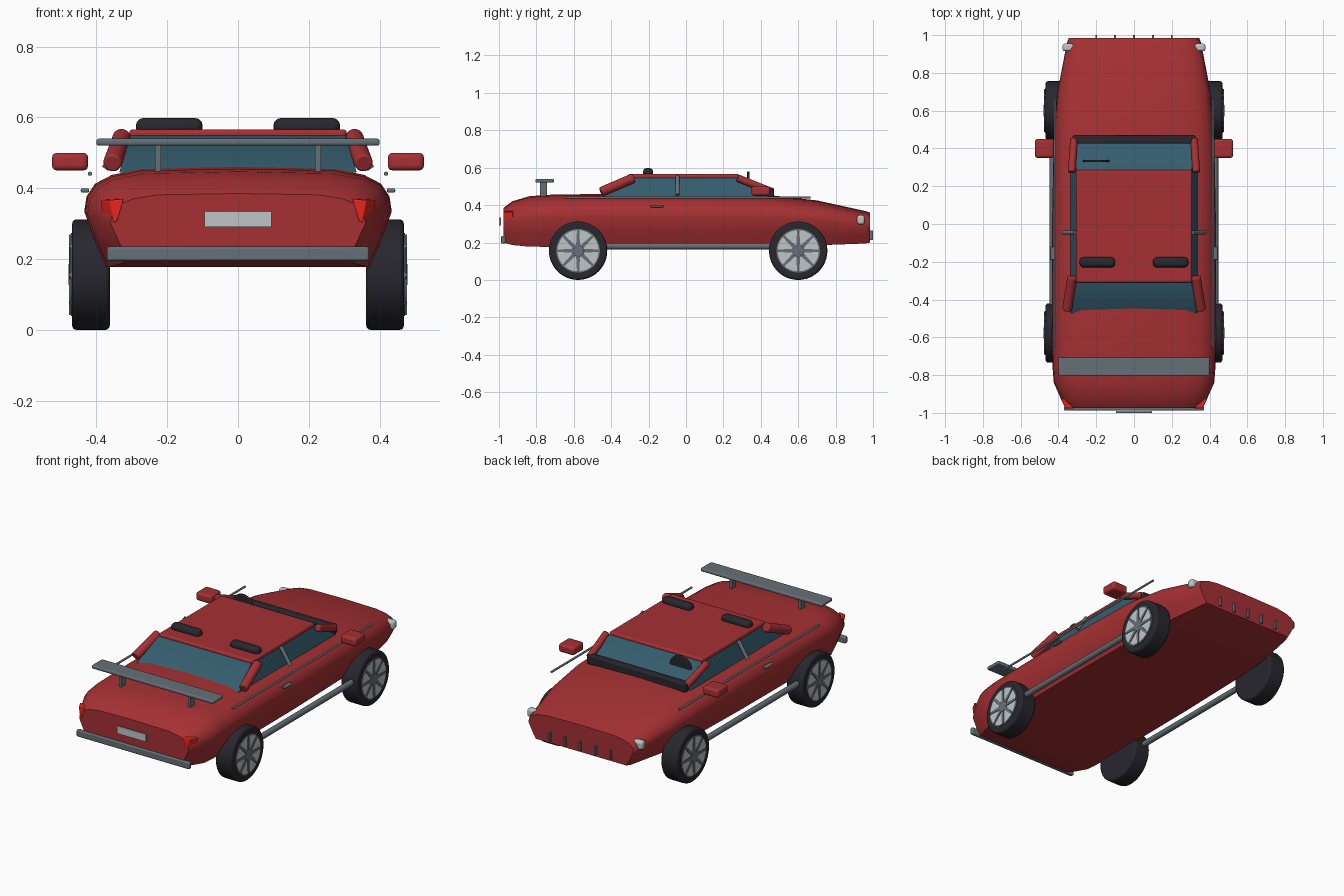
import bpy, bmesh, math
from mathutils import Vector, Matrix

if "Cube" in bpy.data.objects:
    bpy.data.objects.remove(bpy.data.objects["Cube"])


def material(name, rgb):
    m = bpy.data.materials.new(name)
    m.use_nodes = True
    m.diffuse_color = (*rgb, 1)
    m.node_tree.nodes["Principled BSDF"].inputs["Base Color"].default_value = (*rgb, 1)
    return m


RED = material("red paint", (0.38, 0.03, 0.033))
GLASS = material("tinted glass", (0.035, 0.11, 0.155))
GREY = material("grey trim", (0.13, 0.16, 0.18))
BLACK = material("black rubber", (0.02, 0.02, 0.027))
SILVER = material("silver", (0.52, 0.56, 0.58))
LAMP = material("lamp red", (0.78, 0.02, 0.013))


def finish(name, bm, mat, bevel=0, segments=3):
    bmesh.ops.recalc_face_normals(bm, faces=bm.faces)
    mesh = bpy.data.meshes.new(name)
    bm.to_mesh(mesh)
    bm.free()
    mesh.materials.append(mat)
    ob = bpy.data.objects.new(name, mesh)
    bpy.context.collection.objects.link(ob)
    if bevel:
        mod = ob.modifiers.new("Bevel", "BEVEL")
        mod.width, mod.segments = bevel, segments
    bpy.ops.object.select_all(action="DESELECT")
    ob.select_set(True)
    bpy.context.view_layer.objects.active = ob
    bpy.ops.object.shade_smooth_by_angle(angle=math.radians(35))
    return ob


def box(name, mat, x, y, z, bevel=0):
    """Box from (min, max) ranges."""
    bm = bmesh.new()
    bmesh.ops.create_cube(bm, size=1)
    for v in bm.verts:
        v.co = [r[0] if c < 0 else r[1] for c, r in zip(v.co, (x, y, z))]
    return finish(name, bm, mat, bevel)


def rod(name, mat, a, b, radius, bevel=0, sides=32):
    """Cylinder between two points."""
    a, b = Vector(a), Vector(b)
    turn = (b - a).to_track_quat("Z", "Y").to_matrix().to_4x4()
    bm = bmesh.new()
    bmesh.ops.create_cone(bm, cap_ends=True, segments=sides, radius1=radius, radius2=radius,
                          depth=(b - a).length, matrix=Matrix.Translation((a + b) / 2) @ turn)
    return finish(name, bm, mat, bevel)


def loft(name, mat, rings, bevel=0):
    """Skin equal-length closed rings and cap both ends."""
    bm = bmesh.new()
    loops = [[bm.verts.new(p) for p in ring] for ring in rings]
    n = len(loops[0])
    for lo, hi in zip(loops, loops[1:]):
        for i in range(n):
            j = (i + 1) % n
            bm.faces.new((lo[i], lo[j], hi[j], hi[i]))
    bm.faces.new(loops[0])
    bm.faces.new(loops[-1])
    return finish(name, bm, mat, bevel)


def span(s, a, b):
    return tuple(sorted((s * a, s * b)))


# Body shell: one cross-section scaled along the length
half = [(0.86, 0), (0.93, 0.25), (1, 0.55), (0.985, 0.7), (0.93, 0.83), (0.82, 0.92), (0.63, 0.98)]
section = half + [(0, 1)] + [(-x, z) for x, z in reversed(half)]
stations = [  # y, half width, bottom, top
    (-0.975, 0.36, 0.2, 0.385), (-0.93, 0.385, 0.187, 0.42), (-0.84, 0.425, 0.178, 0.447),
    (-0.75, 0.432, 0.177, 0.455), (-0.45, 0.434, 0.18, 0.46), (0, 0.434, 0.182, 0.46),
    (0.45, 0.425, 0.185, 0.453), (0.7, 0.405, 0.185, 0.425),
    (0.96, 0.355, 0.195, 0.368), (0.985, 0.345, 0.2, 0.36)]
loft("body", RED, [[(x * w, y, b + z * (t - b)) for x, z in section] for y, w, b, t in stations])


# Cabin
def rect(w, y0, y1, z):
    return [(-w, y0, z), (w, y0, z), (w, y1, z), (-w, y1, z)]


loft("cabin_glass", GLASS, [rect(0.335, -0.47, 0.44, 0.445), rect(0.303, -0.305, 0.28, 0.552)])
box("roof", RED, (-0.307, 0.307), (-0.31, 0.285), (0.54, 0.566), 0.01)
box("dashboard", BLACK, (-0.325, 0.325), (0.425, 0.47), (0.44, 0.493), 0.008)
rod("steering_wheel", BLACK, (-0.2, 0.327, 0.51), (-0.2, 0.34, 0.51), 0.07, 0.004)

# Rear wing, bumper and number plate
box("spoiler", GREY, (-0.4, 0.4), (-0.805, -0.705), (0.52, 0.54), 0.007)
box("rear_bumper", GREY, (-0.37, 0.37), (-0.988, -0.965), (0.195, 0.235), 0.006)
box("number_plate", SILVER, (-0.095, 0.095), (-1, -0.99), (0.29, 0.335), 0.002)

# Nose slats
for i in range(-2, 3):
    box("nose_slat", GREY, (i * 0.1 - 0.005, i * 0.1 + 0.005), (0.975, 1), (0.213, 0.265))

# Mirrored parts
for s, side in ((1, "left"), (-1, "right")):
    rod(side + "_rear_pillar", RED, (s * 0.327, -0.28, 0.545), (s * 0.355, -0.455, 0.47), 0.026, 0.006)
    rod(side + "_front_pillar", RED, (s * 0.33, 0.275, 0.545), (s * 0.318, 0.45, 0.475), 0.02, 0.005)
    rod(side + "_middle_pillar", GREY, (s * 0.312, -0.045, 0.553), (s * 0.375, -0.045, 0.455), 0.011)
    box(side + "_mirror", RED, span(s, 0.423, 0.525), (0.35, 0.45), (0.45, 0.5), 0.014)
    box(side + "_roof_pod", BLACK, span(s, 0.1, 0.288), (-0.23, -0.176), (0.55, 0.598), 0.02)
    box(side + "_spoiler_post", GREY, span(s, 0.218, 0.234), (-0.78, -0.742), (0.44, 0.525))
    rod(side + "_trim_rod", GREY, (s * 0.418, -0.65, 0.441), (s * 0.418, 0.665, 0.441), 0.006, sides=12)
    rod(side + "_side_skirt", GREY, (s * 0.43, -0.45, 0.18), (s * 0.43, 0.48, 0.18), 0.017)
    box(side + "_door_handle", GREY, span(s, 0.42, 0.444), (-0.19, -0.12), (0.388, 0.399), 0.004)
    box(side + "_headlight", SILVER, span(s, 0.31, 0.378), (0.915, 0.955), (0.297, 0.346), 0.012)
    # Tapered tail lamp
    lamp = [(0.325, 0.37), (0.366, 0.366), (0.355, 0.302), (0.345, 0.305)]
    loft(side + "_tail_lamp", LAMP, [[(s * (x + o), y, z) for x, z in lamp]
                                     for y, o in ((-0.977, -0.004), (-0.925, 0.024))], 0.004)

    # Wheels
    for y, end in ((-0.577, "rear"), (0.6, "front")):
        name = f"{side}_{end}_"
        c = Vector((0, y, 0.156))

        def at(x):
            return c + Vector((s * x, 0, 0))

        rod(name + "tyre", BLACK, at(0.362), at(0.468), 0.156, 0.012, 48)
        rod(name + "rim_ring", GREY, at(0.44), at(0.471), 0.117, 0, 48)
        rod(name + "rim", SILVER, at(0.44), at(0.473), 0.11, 0, 48)
        rod(name + "hub", GREY, at(0.44), at(0.478), 0.032, 0.003, 24)
        # Eight spokes, wider toward the hub
        for k in range(8):
            a = k * math.pi / 4
            along = Vector((0, math.cos(a), math.sin(a)))
            across = Vector((0, -math.sin(a), math.cos(a)))
            flat = [(0.02, -0.011), (0.114, -0.006), (0.114, 0.006), (0.02, 0.011)]
            loft(name + "spoke", GREY, [[at(x) + along * u + across * v for u, v in flat]
                                        for x in (0.46, 0.477)])
